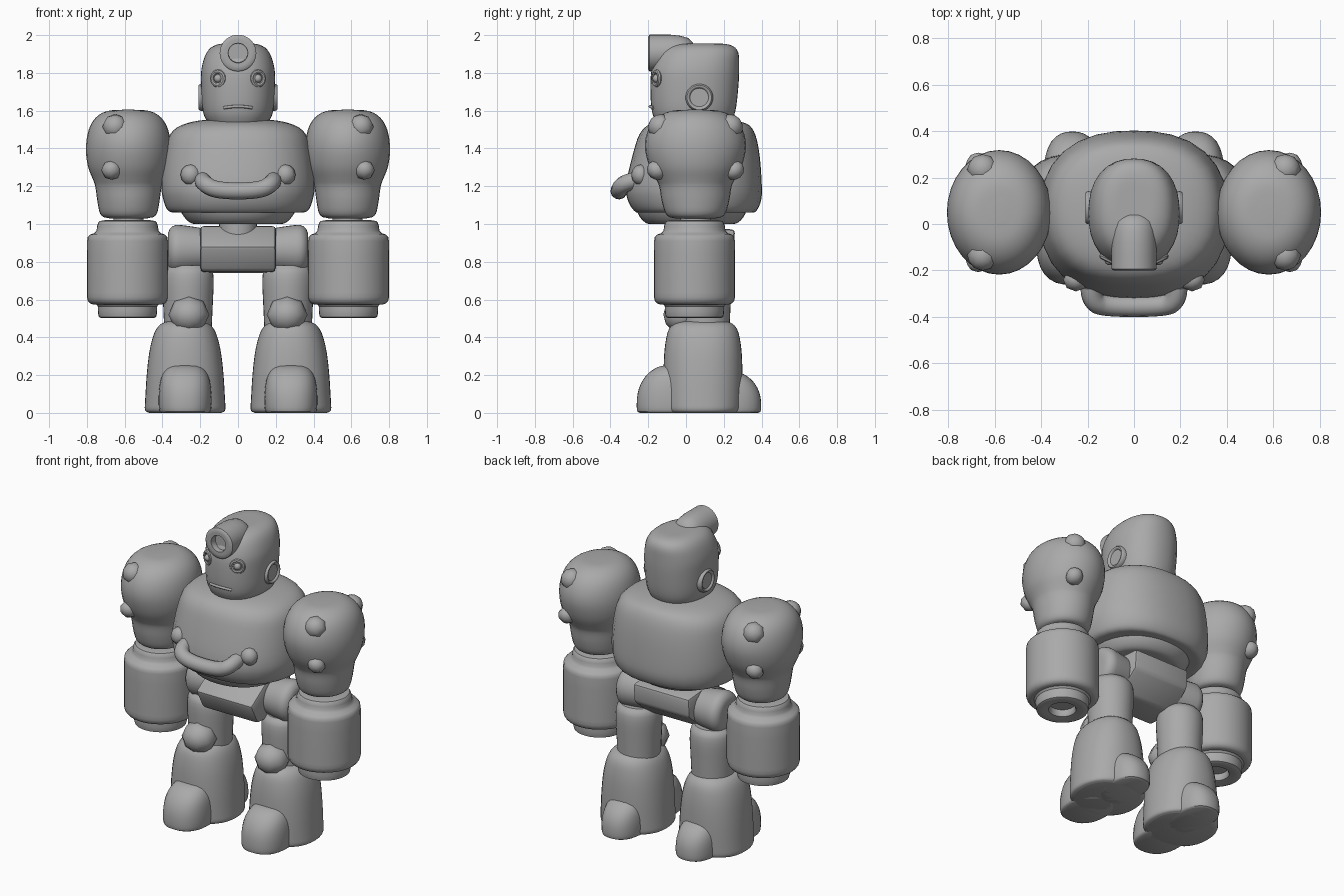
import bpy, bmesh
from math import cos, sin, pi, radians
from mathutils import Matrix, Vector

cube = bpy.data.objects.get("Cube")
if cube:
    bpy.data.objects.remove(cube)

grey = bpy.data.materials.new("plain_grey")
grey.use_nodes = True
grey.diffuse_color = (0.4, 0.4, 0.4, 1)
grey.node_tree.nodes["Principled BSDF"].inputs["Base Color"].default_value = (0.4, 0.4, 0.4, 1)

LEFT, RIGHT = 1, -1
FORWARD = Matrix.Rotation(radians(90), 4, 'X')   # local z points to the front


def finish(name, bm, matrix=None, angle=40):
    bmesh.ops.recalc_face_normals(bm, faces=bm.faces)
    if matrix:
        bm.transform(matrix)
    mesh = bpy.data.meshes.new(name)
    bm.to_mesh(mesh)
    bm.free()
    mesh.materials.append(grey)
    obj = bpy.data.objects.new(name, mesh)
    bpy.context.collection.objects.link(obj)
    bpy.ops.object.select_all(action='DESELECT')
    obj.select_set(True)
    bpy.context.view_layer.objects.active = obj
    bpy.ops.object.shade_smooth_by_angle(angle=radians(angle))
    return obj


def soften(rows, passes):
    """Corner cutting along a list of rows."""
    for _ in range(passes):
        out = [rows[0]]
        for a, b in zip(rows, rows[1:]):
            a, b = Vector(a), Vector(b)
            out += [a.lerp(b, 0.25), a.lerp(b, 0.75)]
        rows = out + [rows[-1]]
    return rows


def loft(name, rows, at=(0, 0, 0), turn=None, power=2, passes=2, segs=32):
    """Rows of (height, depth offset, half width, half depth)."""
    bm = bmesh.new()
    rings = []
    for z, cy, rx, ry in soften(rows, passes):
        ring = []
        for i in range(segs):
            c, s = cos(2 * pi * i / segs), sin(2 * pi * i / segs)
            k = (abs(c) ** power + abs(s) ** power) ** (-1 / power)
            ring.append(bm.verts.new((rx * c * k, cy + ry * s * k, z)))
        rings.append(ring)
    for a, b in zip(rings, rings[1:]):
        for i in range(segs):
            j = (i + 1) % segs
            bm.faces.new((a[i], a[j], b[j], b[i]))
    bm.faces.new(rings[0])
    bm.faces.new(rings[-1])
    return finish(name, bm, Matrix.Translation(at) @ (turn or Matrix()))


def lathe(name, rows, at, turn=None, passes=1):
    return loft(name, [(z, 0, r, r) for z, r in rows], at, turn, passes=passes)


def ball(name, at, size, segs=16, rings=10, turn=None, angle=60):
    bm = bmesh.new()
    bmesh.ops.create_uvsphere(bm, u_segments=segs, v_segments=rings, radius=1)
    scale = Matrix.Diagonal((*size, 1))
    return finish(name, bm, Matrix.Translation(at) @ (turn or Matrix()) @ scale, angle)


def tube(name, points, radius):
    curve = bpy.data.curves.new(name, 'CURVE')
    curve.dimensions = '3D'
    curve.bevel_depth = radius
    curve.bevel_resolution = 4
    curve.use_fill_caps = True
    spline = curve.splines.new('NURBS')
    spline.points.add(len(points) - 1)
    for p, co in zip(spline.points, points):
        p.co = (*co, 1)
    spline.use_endpoint_u = True
    spline.order_u = 3
    curve.materials.append(grey)
    bpy.context.collection.objects.link(bpy.data.objects.new(name, curve))


# Head with forehead lamp and mouth
loft("head", [(1.5, .04, .13, .17), (1.54, .04, .165, .2), (1.6, .04, .19, .225),
              (1.75, .045, .197, .235), (1.83, .05, .195, .232), (1.92, .07, .165, .21),
              (1.955, .08, .11, .15), (1.955, .08, .03, .04)], power=2.3)
loft("head_lamp", [(.16, 0, .05, .05), (.2, 0, .05, .05), (.2, 0, .06, .06), (.2, 0, .097, .097),
                   (.17, 0, .097, .097), (.05, 0, .097, .097), (-.03, -.01, .085, .085),
                   (-.06, -.05, .04, .04)], (0, 0, 1.905), FORWARD, passes=1)
tube("mouth", [(-.075, -.172, 1.615), (-.04, -.19, 1.622), (.04, -.19, 1.622), (.075, -.172, 1.615)], .008)

# Torso, waist and chest handle
loft("torso", [(1.06, .05, .3, .29), (1.06, .05, .37, .32), (1.12, .045, .395, .355),
               (1.2, .04, .41, .363), (1.38, .055, .39, .335), (1.49, .06, .36, .305),
               (1.54, .07, .27, .25), (1.56, .07, .1, .1)], power=2.4)
loft("belly_ring", [(1, .03, .2, .2), (1, .03, .25, .24), (1.04, .03, .29, .28),
                    (1.1, .03, .32, .3)], power=2.2)
lathe("waist", [(.93, .1), (1.03, .1)], (0, .05, 0), passes=0)
half = [(.185, -.27, 1.23), (.185, -.335, 1.215), (.11, -.355, 1.175)]
tube("chest_handle", [(-x, y, z) for x, y, z in half] + half[::-1], .045)

# Pelvis block, a side profile drawn across and bevelled
bm = bmesh.new()
profile = [(-.15, .88), (-.08, .75), (.12, .74), (.25, .85), (.26, .97), (.02, .99)]
face = bm.faces.new([bm.verts.new((-.2, y, z)) for y, z in profile])
grown = bmesh.ops.extrude_face_region(bm, geom=[face])["geom"]
bmesh.ops.translate(bm, vec=(.4, 0, 0), verts=[g for g in grown if isinstance(g, bmesh.types.BMVert)])
bmesh.ops.bevel(bm, geom=bm.edges[:], offset=.018, segments=2, profile=.5, affect='EDGES')
finish("pelvis", bm)

for s, side in ((LEFT, "left"), (RIGHT, "right")):
    outward = Matrix.Rotation(radians(90 * s), 4, 'Y')

    # Face and chest details
    ball(side + "_eye", (s * .105, -.155, 1.77), (.022, .022, .022))
    bm = bmesh.new()
    for i in range(16):
        a = 2 * pi * i / 16
        ring = [bm.verts.new(((.036 + .012 * cos(t)) * cos(a), (.036 + .012 * cos(t)) * sin(a), .012 * sin(t)))
                for t in (2 * pi * k / 8 for k in range(8))]
        if i:
            for k in range(8):
                bm.faces.new((last[k], ring[k], ring[k - 1], last[k - 1]))
        else:
            first = ring
        last = ring
    for k in range(8):
        bm.faces.new((last[k], first[k], first[k - 1], last[k - 1]))
    finish(side + "_eye_rim", bm, Matrix.Translation((s * .105, -.155, 1.77))
           @ Matrix.Rotation(s * .45, 4, 'Z') @ FORWARD)
    lathe(side + "_ear", [(.012, .045), (.012, .05), (.022, .055), (.022, .068), (0, .074), (-.05, .074)],
          (s * .186, .07, 1.67), outward)
    ball(side + "_chest_stud", (s * .25, -.24, 1.26), (.055, .05, .055), 8, 6)

    # Shoulder with four studs
    loft(side + "_shoulder", [(1.03, 0, .1, .11), (1.04, 0, .15, .155), (1.12, 0, .165, .18),
                              (1.2, 0, .175, .19), (1.23, 0, .185, .205), (1.31, 0, .22, .25),
                              (1.43, 0, .228, .275), (1.54, 0, .2, .235), (1.6, 0, .13, .15),
                              (1.605, 0, .03, .04)], (s * .58, .05, 0))
    for f, place in ((-1, "front"), (1, "back")):
        lean = Matrix.Rotation(radians(-f * 50), 4, 'X')
        ball(f"{side}_{place}_upper_stud", (s * .65, .05 + f * .185, 1.515), (.068, .068, .065), 8, 6, lean)
        ball(f"{side}_{place}_lower_stud", (s * .67, .05 + f * .205, 1.285), (.054, .05, .054), 8, 6, lean)

    # Forearm with a hollow end
    lathe(side + "_elbow", [(.98, .08), (1.08, .08)], (s * .58, .05, 0), passes=0)
    lathe(side + "_forearm", [(.55, .075), (.51, .075), (.505, .1), (.5, .15), (.53, .157), (.575, .157),
                              (.575, .195), (.6, .215), (.65, .215), (.9, .215), (.94, .21), (.955, .165),
                              (1, .16), (1.02, .145), (1.02, .05)], (s * .585, .045, 0))

    # Hip, thigh and knee
    lathe(side + "_hip", [(.12, .1), (.2, .115), (.3, .13), (.34, .13), (.37, .1), (.37, .05)],
          (0, .09, .865), outward)
    loft(side + "_thigh", [(.42, 0, .125, .13), (.55, 0, .13, .135), (.74, 0, .14, .145),
                           (.78, 0, .11, .11)], (s * .265, .1, 0))
    ball(side + "_knee", (s * .26, -.02, .52), (.108, .1, .1), 8, 6, FORWARD)

    # Boot with toe and heel caps
    loft(side + "_boot", [(0, .09, .19, .18), (.01, .09, .215, .205), (.06, .09, .212, .208),
                          (.22, .09, .203, .21), (.36, .09, .185, .203), (.46, .09, .15, .18),
                          (.49, .09, .09, .12), (.485, .09, .03, .04)], (s * .28, 0, 0), power=2.3)
    cap = [(0, 0, .125, .16), (.01, 0, .14, .178), (.12, 0, .14, .172), (.2, .01, .125, .14),
           (.25, .03, .085, .09), (.25, .03, .02, .02)]
    loft(side + "_toe_cap", cap, (s * .28, -.085, 0), power=2.4)
    loft(side + "_heel_cap", [(z * .88, -y, rx * .87, ry) for z, y, rx, ry in cap],
         (s * .265, .222, 0), power=2.4)
